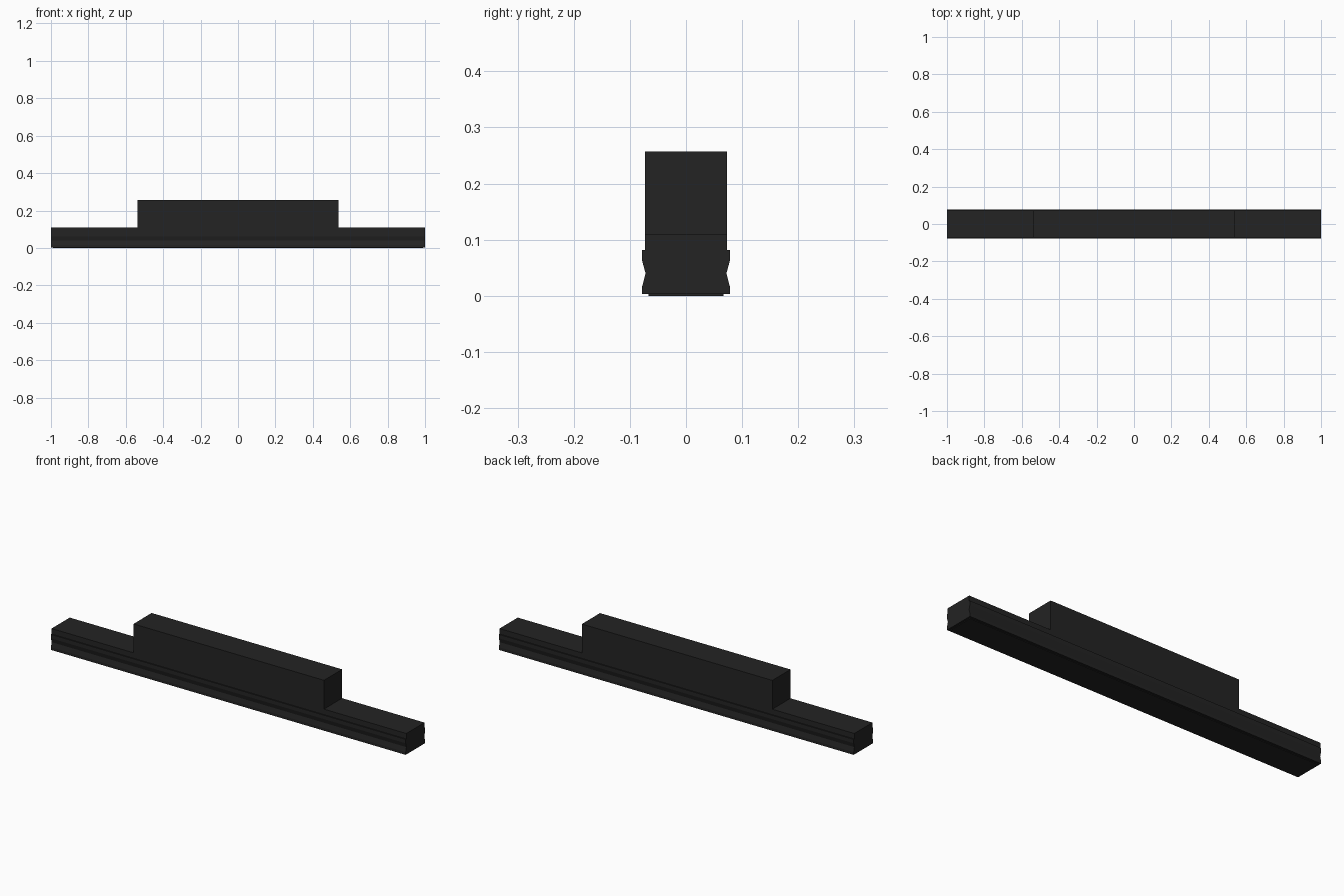
import bpy
import bmesh

if "Cube" in bpy.data.objects:
    bpy.data.objects.remove(bpy.data.objects["Cube"])

black = bpy.data.materials.new("matte black")
black.diffuse_color = (0.017, 0.017, 0.017, 1)
black.use_nodes = True
black.node_tree.nodes["Principled BSDF"].inputs["Base Color"].default_value = black.diffuse_color


def extrude_x(name, half_profile, x0, x1):
    """Mirror a (y, z) half profile across y = 0 and extrude it along x."""
    profile = half_profile + [(-y, z) for y, z in reversed(half_profile)]
    bm = bmesh.new()
    face = bm.faces.new([bm.verts.new((x0, y, z)) for y, z in profile])
    ext = bmesh.ops.extrude_face_region(bm, geom=[face], use_keep_orig=True)
    verts = [g for g in ext["geom"] if isinstance(g, bmesh.types.BMVert)]
    bmesh.ops.translate(bm, verts=verts, vec=(x1 - x0, 0, 0))
    bmesh.ops.recalc_face_normals(bm, faces=bm.faces)
    mesh = bpy.data.meshes.new(name)
    bm.to_mesh(mesh)
    bm.free()
    mesh.materials.append(black)
    obj = bpy.data.objects.new(name, mesh)
    bpy.context.collection.objects.link(obj)
    return obj


# Long rail with a shallow V groove along each side and a stepped top
extrude_x("grooved_rail", [
    (0.078, 0.003), (0.078, 0.017), (0.072, 0.04), (0.078, 0.062),
    (0.078, 0.082), (0.073, 0.082), (0.073, 0.11)], -1, 1)

# Raised block in the middle
extrude_x("upper_block", [(0.073, 0.11), (0.073, 0.257)], -0.538, 0.536)

# Thin pad underneath
extrude_x("bottom_pad", [(0.067, 0.0), (0.067, 0.003)], -0.99, 0.99)
